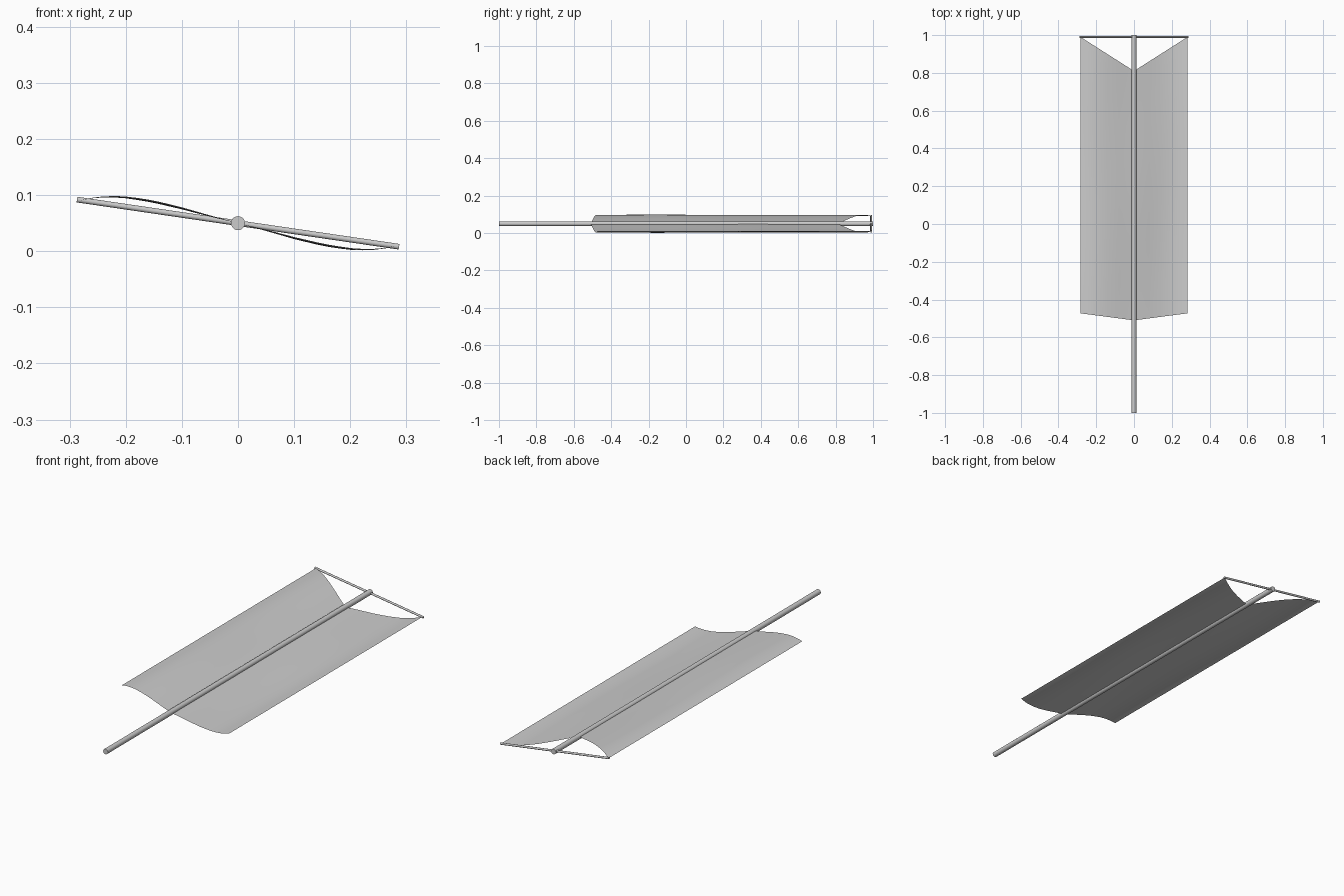
import bpy, bmesh, math
from mathutils import Vector

if "Cube" in bpy.data.objects:
    bpy.data.objects.remove(bpy.data.objects["Cube"])


def finish(bm, name):
    me = bpy.data.meshes.new(name)
    bm.to_mesh(me)
    bm.free()
    ob = bpy.data.objects.new(name, me)
    bpy.context.collection.objects.link(ob)
    bpy.context.view_layer.objects.active = ob
    ob.select_set(True)
    bpy.ops.object.shade_smooth_by_angle(angle=math.radians(40))
    ob.select_set(False)
    return ob


def rod(name, a, b, radius, sides):
    a, b = Vector(a), Vector(b)
    bm = bmesh.new()
    bmesh.ops.create_cone(bm, cap_ends=True, segments=sides, radius1=radius,
                          radius2=radius, depth=(b - a).length)
    ob = finish(bm, name)
    ob.location = (a + b) / 2
    ob.rotation_mode = 'QUATERNION'
    ob.rotation_quaternion = (b - a).to_track_quat('Z', 'Y')
    return ob


# long pole and the tilted bar across its far end
rod("pole", (0, -1, 0.05), (0, 1, 0.05), 0.0125, 20)
rod("crossbar", (-0.287, 0.99, 0.092), (0.287, 0.99, 0.008), 0.005, 12)

# S-shaped cloth profile: half-width fraction -> drop below the pole axis
PROFILE = [(0, 0), (0.18, 0.013), (0.36, 0.027), (0.54, 0.039),
           (0.7, 0.046), (0.82, 0.0475), (0.92, 0.045), (1, 0.040)]


def drop(t):
    for (t0, d0), (t1, d1) in zip(PROFILE, PROFILE[1:]):
        if t <= t1:
            return d0 + (d1 - d0) * (t - t0) / (t1 - t0)
    return PROFILE[-1][1]


# hanging cloth, notched at the crossbar and slightly pointed at the free end
COLS, ROWS, HALF = 28, 16, 0.283
bm = bmesh.new()
grid = []
for i in range(COLS + 1):
    u = -1 + 2 * i / COLS
    t = abs(u)
    y0, y1 = -0.51 + 0.037 * t, 0.81 + 0.18 * t
    col = []
    for j in range(ROWS + 1):
        v = j / ROWS
        d = drop(t) + 0.002 * math.sin(v * 7) * math.sin(math.pi * t)
        z = 0.05 - math.copysign(d, u)
        col.append(bm.verts.new((u * HALF, y0 + (y1 - y0) * v, z)))
    grid.append(col)
for a, b in zip(grid, grid[1:]):
    for j in range(ROWS):
        bm.faces.new((a[j], b[j], b[j + 1], a[j + 1]))
finish(bm, "banner_cloth")
